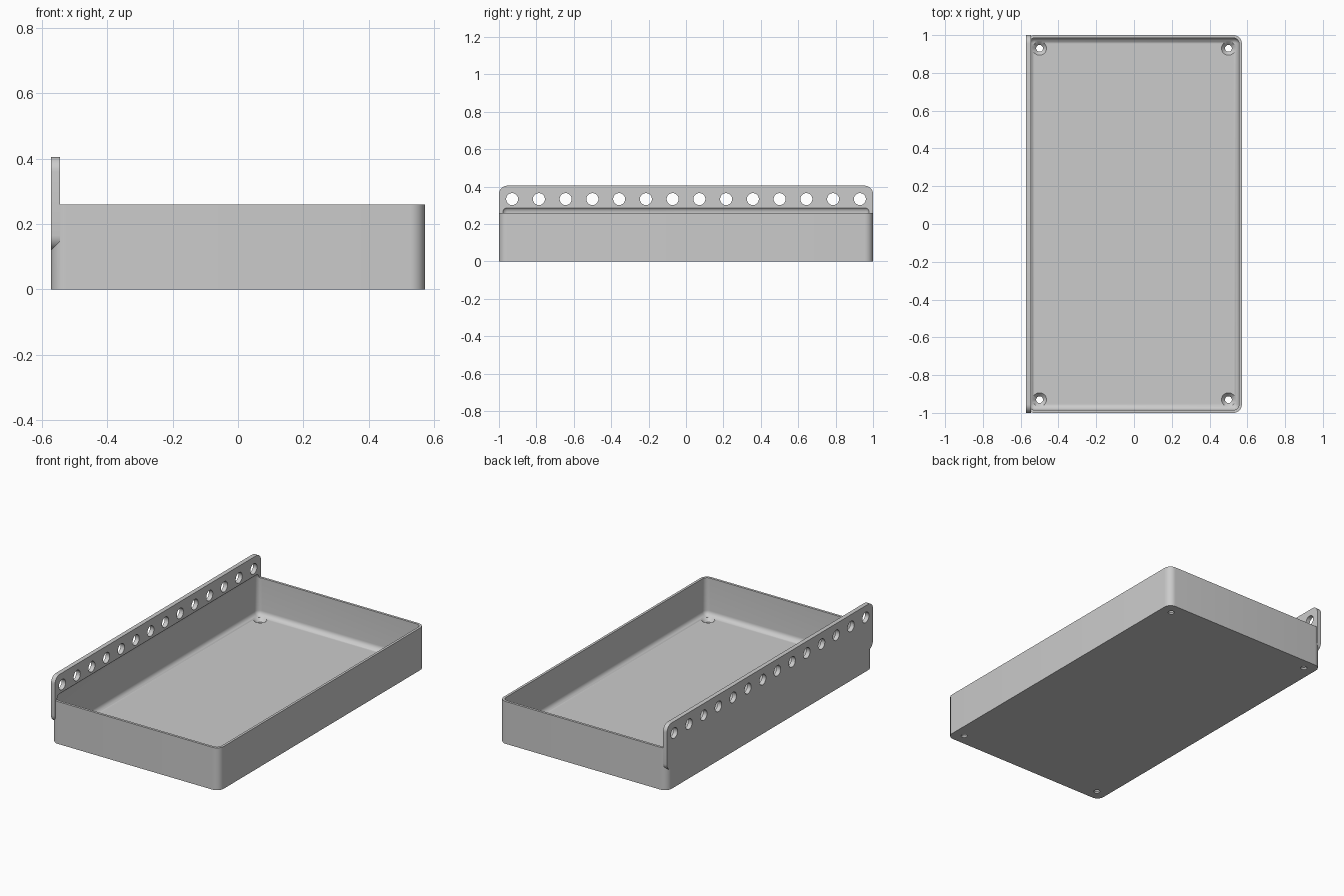
import bpy
import bmesh
from mathutils import Matrix

cube = bpy.data.objects.get("Cube")
if cube:
    bpy.data.objects.remove(cube, do_unlink=True)

HALF_X, HALF_Y, RIM = 0.571, 1.0, 0.26
WALL, FLOOR = 0.015, 0.03
CORNER, FILLET = 0.045, 0.03

grey = bpy.data.materials.new("plain grey")
grey.use_nodes = True
colour = (0.6, 0.6, 0.6, 1)
grey.diffuse_color = colour
grey.node_tree.nodes["Principled BSDF"].inputs["Base Color"].default_value = colour


def finish(name, bm):
    mesh = bpy.data.meshes.new(name)
    bmesh.ops.recalc_face_normals(bm, faces=bm.faces)
    bm.to_mesh(mesh)
    bm.free()
    obj = bpy.data.objects.new(name, mesh)
    mesh.materials.append(grey)
    bpy.context.collection.objects.link(obj)
    return obj


def rounded_box(name, low, high, radius, axis=None):
    """Box rounded on edges along one axis, or on every edge."""
    bm = bmesh.new()
    bmesh.ops.create_cube(bm, size=1)
    for v in bm.verts:
        for i in range(3):
            v.co[i] = high[i] if v.co[i] > 0 else low[i]
    edges = [e for e in bm.edges if axis is None
             or abs((e.verts[0].co - e.verts[1].co).normalized()[axis]) > 0.9]
    bmesh.ops.bevel(bm, geom=edges, offset=radius, segments=8,
                    profile=0.5, affect='EDGES')
    return finish(name, bm)


def cones(name, places, radius1, radius2, depth, axis='Z'):
    """One object holding a cone or cylinder at each place."""
    bm = bmesh.new()
    turn = Matrix.Rotation(1.5707963, 4, 'Y') if axis == 'X' else Matrix()
    for place in places:
        bmesh.ops.create_cone(bm, cap_ends=True, segments=32, radius1=radius1,
                              radius2=radius2, depth=depth,
                              matrix=Matrix.Translation(place) @ turn)
    return finish(name, bm)


def combine(target, other, operation):
    mod = target.modifiers.new(operation.title(), 'BOOLEAN')
    mod.operation, mod.object, mod.solver = operation, other, 'EXACT'
    bpy.context.view_layer.objects.active = target
    bpy.ops.object.modifier_apply(modifier=mod.name)
    bpy.data.objects.remove(other, do_unlink=True)


# Tray body with rounded upright corners
tray = rounded_box("tray", (-HALF_X, -HALF_Y, 0), (HALF_X, HALF_Y, RIM), CORNER, 2)

# Mounting plate along one long side
plate = rounded_box("mounting_plate", (-HALF_X, -HALF_Y, 0.12),
                    (-HALF_X + 0.027, HALF_Y, 0.405), CORNER, 0)
combine(tray, plate, 'UNION')

# Filleted cavity, which also bites slightly into the plate
cavity = rounded_box("cavity_cutter", (-HALF_X + WALL, -HALF_Y + WALL, FLOOR),
                     (HALF_X - WALL, HALF_Y - WALL, 0.293), FILLET)
combine(tray, cavity, 'DIFFERENCE')

# Row of holes through the plate
row = [(-HALF_X, (i - 6.5) * 0.143, 0.333) for i in range(14)]
combine(tray, cones("plate_hole_cutter", row, 0.032, 0.032, 0.2, 'X'), 'DIFFERENCE')

# Countersunk screw holes in the floor corners
spots = [(x, y) for x in (-0.5, 0.5) for y in (-0.93, 0.93)]
combine(tray, cones("screw_hole_cutter", [(x, y, 0) for x, y in spots],
                    0.018, 0.018, 0.2), 'DIFFERENCE')
combine(tray, cones("countersink_cutter", [(x, y, FLOOR - 0.005) for x, y in spots],
                    0.018, 0.046, 0.03), 'DIFFERENCE')

# Smooth rounded surfaces, sharp rims
bpy.ops.object.select_all(action='DESELECT')
tray.select_set(True)
bpy.context.view_layer.objects.active = tray
bpy.ops.object.shade_smooth_by_angle(angle=0.6)
